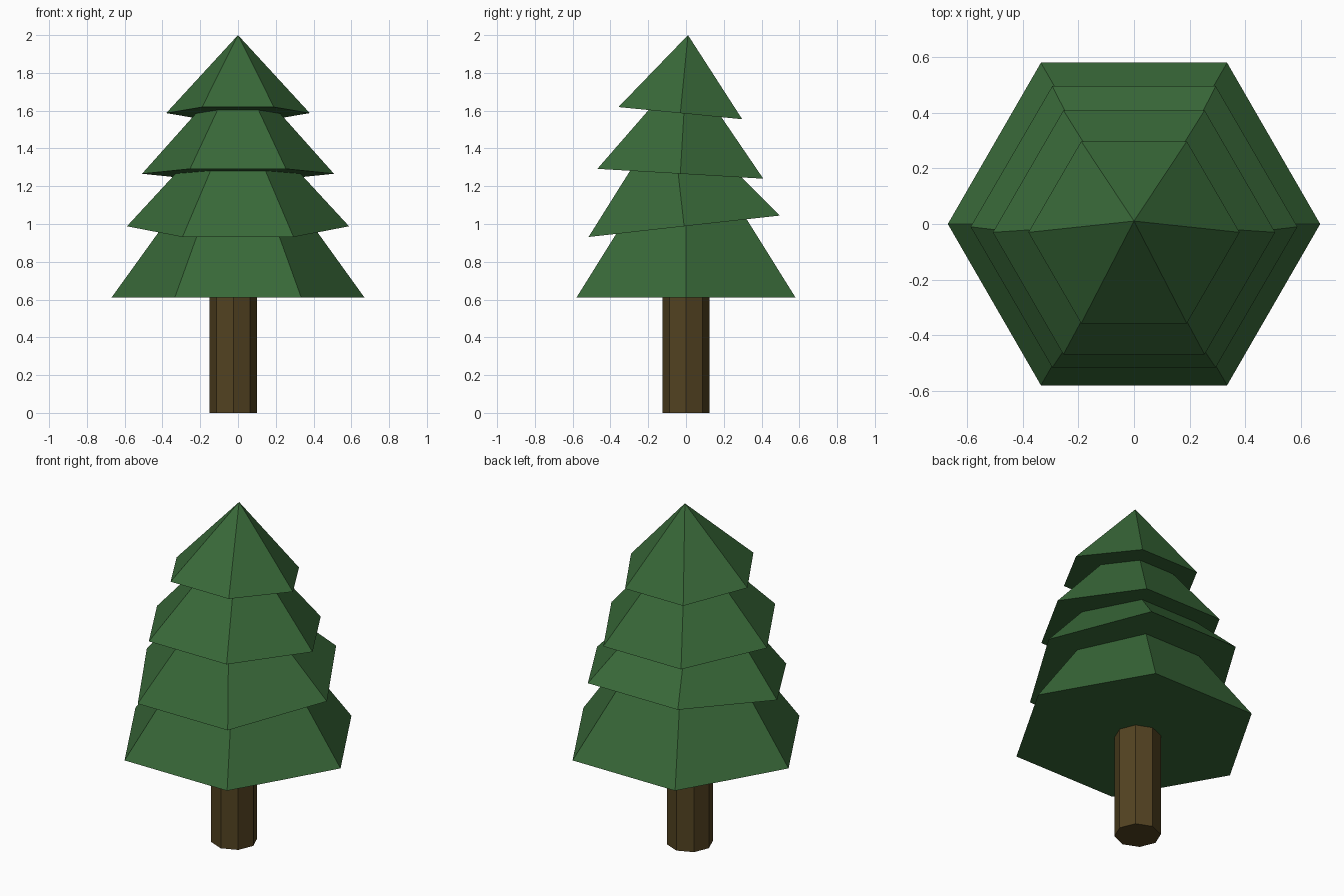
import bpy, bmesh
from math import cos, sin, tau, radians
from mathutils import Matrix

if "Cube" in bpy.data.objects:
    bpy.data.objects.remove(bpy.data.objects["Cube"])


def material(name, color):
    mat = bpy.data.materials.new(name)
    mat.diffuse_color = color
    mat.use_nodes = True
    mat.node_tree.nodes["Principled BSDF"].inputs["Base Color"].default_value = mat.diffuse_color
    return mat


def prism(name, sides, radius, height, location, tilt, mat, pointed):
    """Closed cone or cylinder with a vertex on +x, tilted about x at its base centre."""
    bm = bmesh.new()
    ring = [(radius * cos(tau * i / sides), radius * sin(tau * i / sides)) for i in range(sides)]
    base = [bm.verts.new((x, y, 0)) for x, y in ring]
    bm.faces.new(base[::-1])
    if pointed:
        tip = bm.verts.new((0, 0, height))
        for i in range(sides):
            bm.faces.new((base[i], base[(i + 1) % sides], tip))
    else:
        top = [bm.verts.new((x, y, height)) for x, y in ring]
        bm.faces.new(top)
        for i in range(sides):
            j = (i + 1) % sides
            bm.faces.new((base[i], base[j], top[j], top[i]))
    bm.transform(Matrix.Translation(location) @ Matrix.Rotation(radians(tilt), 4, 'X'))
    mesh = bpy.data.meshes.new(name)
    bm.to_mesh(mesh)
    bm.free()
    mesh.materials.append(mat)
    obj = bpy.data.objects.new(name, mesh)
    bpy.context.collection.objects.link(obj)
    return obj


green = material("needles", (0.04, 0.14, 0.04, 1))
brown = material("bark", (0.085, 0.055, 0.015, 1))

# Octagonal trunk, slightly off centre
prism("trunk", 8, 0.125, 0.64, (-0.025, 0, 0), 0, brown, False)

# Hexagonal foliage tiers: radius, height, base y, base z, tilt
tiers = [
    (0.67, 0.93, 0.0, 0.61, 0),
    (0.588, 0.64, -0.01, 0.988, 6.4),
    (0.508, 0.57, -0.03, 1.266, -3.4),
    (0.38, 0.415, -0.03, 1.587, -5.6),
]
for n, (radius, height, y, z, tilt) in enumerate(tiers, 1):
    prism(f"foliage_tier_{n}", 6, radius, height, (0, y, z), tilt, green, True)
